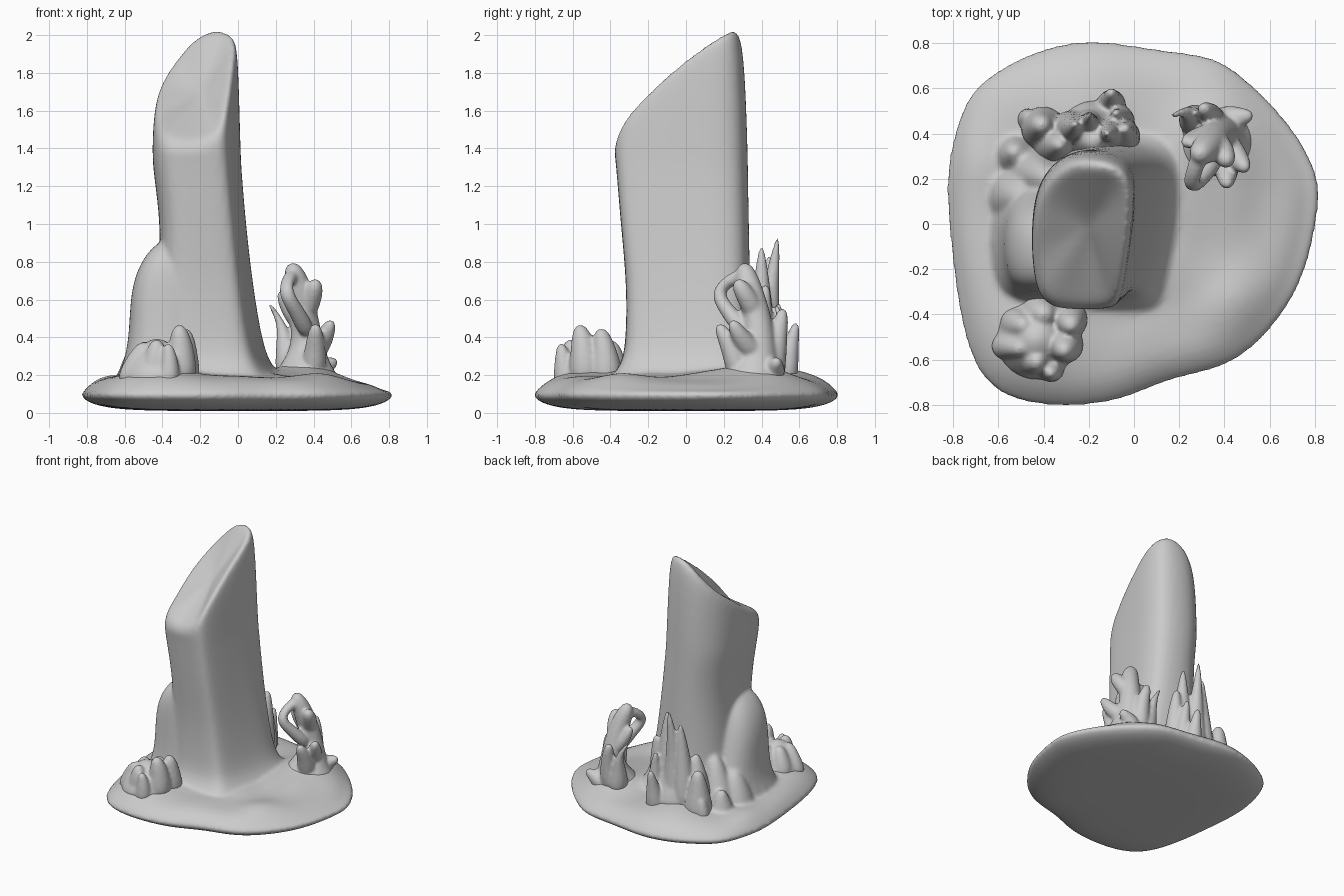
import bpy, bmesh, math
from mathutils import Vector


def finish(name, bm, voxel, soften):
    """Subdivide the rough lofts, fuse overlapping ones into one skin, soften the seams."""
    bmesh.ops.recalc_face_normals(bm, faces=bm.faces[:])
    me = bpy.data.meshes.new(name)
    bm.to_mesh(me)
    bm.free()
    ob = bpy.data.objects.new(name, me)
    bpy.context.collection.objects.link(ob)
    sub = ob.modifiers.new("Subdivide", 'SUBSURF')
    sub.levels = sub.render_levels = 2
    rm = ob.modifiers.new("Fuse", 'REMESH')
    rm.mode, rm.voxel_size, rm.use_smooth_shade = 'VOXEL', voxel, True
    sm = ob.modifiers.new("Soften", 'SMOOTH')
    sm.factor, sm.iterations = 0.5, soften
    return ob


def loft(bm, rings, start, end):
    """Skin a list of point rings and close both ends with fans."""
    vs = [[bm.verts.new(p) for p in r] for r in rings]
    n = len(vs[0])
    for a, b in zip(vs, vs[1:]):
        for i in range(n):
            bm.faces.new((a[i], a[(i + 1) % n], b[(i + 1) % n], b[i]))
    for ring, tip in ((vs[0], start), (vs[-1], end)):
        c = bm.verts.new(tip)
        for i in range(n):
            bm.faces.new((ring[i], ring[(i + 1) % n], c))


def branch(bm, *pts):
    """Tapered tube through (x, y, z, radius) points."""
    P = [Vector(p[:3]) for p in pts]
    rings = []
    for i, p in enumerate(P):
        d = (P[min(i + 1, len(P) - 1)] - P[max(i - 1, 0)]).normalized()
        u = d.cross(Vector((0.31, 0.95, 0.05))).normalized()
        v = d.cross(u)
        r = pts[i][3] * 1.1
        rings.append([p + r * (u * math.cos(a) + v * math.sin(a))
                      for a in [k * math.tau / 8 for k in range(8)]])
    d0, d1 = (P[0] - P[1]).normalized(), (P[-1] - P[-2]).normalized()
    loft(bm, rings, P[0] + d0 * .02, P[-1] + d1 * pts[-1][3])


def clump(name, branches, soften=4):
    bm = bmesh.new()
    for b in branches:
        branch(bm, *b)
    return finish(name, bm, 0.011, soften)


rock = bmesh.new()

# Base: irregular slab with thin rounded rim and low mounds
outline = [(.82, .1), (.8, .24), (.7, .42), (.55, .58), (.38, .73), (.2, .75), (0, .78),
           (-.2, .81), (-.4, .77), (-.55, .7), (-.69, .61), (-.76, .49), (-.81, .3),
           (-.825, .13), (-.79, -.2), (-.76, -.42), (-.69, -.66), (-.55, -.77), (-.35, -.8),
           (-.15, -.79), (0, -.75), (.17, -.67), (.42, -.63), (.6, -.47), (.75, -.25)]
profile = [(.4, .01), (.75, .015), (.92, .04), (.985, .065), (1.02, .09), (1.0, .115),
           (.95, .145), (.88, .17), (.8, .18), (.72, .183), (.64, .187), (.56, .19),
           (.48, .2), (.4, .21), (.3, .22)]
mounds = [(.36, .37, .1, .17), (.45, -.33, .05, .1), (.45, .1, .03, .08), (-.7, .25, .035, .12),
          (-.44, -.5, .07, .2), (-.25, .5, .06, .22), (.3, -.1, -.02, .13), (-.7, -.2, .02, .15),
          (0, -.55, .015, .12)]


def ground(x, y, z, top):
    if top:
        z -= .03 * max(0, (x - .45) / .35)
        z += sum(h * math.exp(-((x - a) ** 2 + (y - b) ** 2) / r ** 2) for a, b, h, r in mounds)
    return (x, y, z)


loft(rock, [[ground(x * s, y * s, z, k > 5) for x, y in outline]
            for k, (s, z) in enumerate(profile)], (0, 0, .01), (0, 0, .22))

# Pillar: tall faceted column, flared foot, slanted scooped top
section = [(0, .35), (.04, .1), (.2, 0), (.5, 0), (.78, .0), (.87, .08), (.96, .5), (1, .78),
           (.92, .95), (.6, 1), (.3, .98), (.05, .8), (0, .55)]
top_z = [1.54, 1.47, 1.43, 1.42, 1.47, 1.59, 1.84, 1.97, 2.03, 2.04, 1.91, 1.75, 1.64]
levels = [(.12, -.52, .32, -.46, .5), (.19, -.48, .25, -.4, .44), (.27, -.46, .17, -.33, .375),
          (.45, -.44, .125, -.315, .355), (.7, -.42, .085, -.315, .345),
          (1.0, -.41, .05, -.345, .34), (1.25, -.445, .03, -.365, .335), (1.36, -.455, .022, -.375, .335)]


def place(uv, x0, x1, y0, y1, z):
    return Vector((x0 + uv[0] * (x1 - x0), y0 + uv[1] * (y1 - y0), z))


rings = [[place(p, *lv[1:], lv[0]) for p in section] for lv in levels]
rings.append([place(p, -.45, .01, -.38, .315, z - .05) for p, z in zip(section, top_z)])
rim = [place(p, -.43, -.01, -.365, .27, z + .01) for p, z in zip(section, top_z)]
centre = Vector((-.2, -.01, 1.69))
rings += [rim] + [[p.lerp(centre, t) for p in rim] for t in (.18, .55)]
loft(rock, rings, (-.15, 0, .12), centre)

# Shoulder: rounded slab growing out of the left side of the pillar
sh = [(.12, -.68, -.42, .3), (.25, -.61, -.345, .25), (.4, -.58, -.325, .2), (.6, -.575, -.315, .14),
      (.74, -.545, -.31, .1), (.84, -.49, -.29, .06), (.91, -.42, -.24, 0)]
octagon = [(0, .25), (.15, .03), (.6, 0), (1, .1), (1, .7), (.8, 1), (.25, .97), (0, .72)]
loft(rock, [[place(p, x0, -.15, y0, y1, z) for p in octagon] for z, x0, y0, y1 in sh],
     (-.4, -.05, .12), (-.3, -.12, .94))

# Low rocks along the left foot of the pillar
for b in ([(-.5, .12, .1, .18), (-.51, .12, .26, .11), (-.49, .12, .38, .07)],
          [(-.52, .3, .1, .12), (-.52, .31, .25, .07), (-.53, .32, .32, .04)],
          [(-.45, .22, .1, .16), (-.43, .22, .3, .1), (-.38, .2, .5, .06)],
          [(-.55, -.08, .1, .12), (-.54, -.08, .28, .07)]):
    branch(rock, *b)
finish("rock_pillar_and_base", rock, .014, 7)

# Right coral: twisting branches with a loop
clump("branch_coral", [
    [(.36, .36, .17, .2), (.36, .37, .25, .13), (.37, .39, .36, .085), (.35, .38, .5, .075),
     (.33, .34, .64, .07), (.29, .31, .76, .055)],
    [(.34, .38, .5, .06), (.39, .33, .6, .055), (.41, .28, .68, .045)],
    [(.3, .33, .74, .04), (.26, .22, .7, .035), (.25, .16, .63, .04), (.31, .22, .54, .04), (.36, .3, .44, .05)],
    [(.38, .38, .3, .07), (.45, .3, .38, .055), (.49, .25, .47, .035)],
    [(.4, .28, .22, .07), (.41, .24, .35, .055), (.41, .18, .45, .035)],
    [(.28, .45, .2, .09), (.25, .47, .36, .05), (.23, .5, .48, .02), (.17, .48, .57, .012)],
    [(.33, .45, .2, .08), (.34, .48, .38, .055), (.31, .51, .53, .035)],
    [(.4, .46, .2, .07), (.46, .47, .25, .05), (.51, .48, .27, .03)],
    [(.34, .4, .45, .05), (.26, .38, .55, .04), (.23, .36, .63, .03)]])

# Front left coral: squat lump with a broken rim of blunt lobes
clump("front_coral", [
    [(-.43, -.51, .15, .2), (-.43, -.51, .23, .17), (-.43, -.51, .32, .12)],
    [(-.31, -.53, .18, .1), (-.3, -.54, .34, .07), (-.31, -.56, .44, .045)],
    [(-.29, -.42, .17, .1), (-.28, -.43, .33, .065), (-.28, -.45, .42, .045)],
    [(-.42, -.4, .18, .11), (-.4, -.4, .35, .06)],
    [(-.53, -.44, .17, .09), (-.49, -.45, .35, .05)],
    [(-.58, -.54, .16, .07), (-.55, -.54, .27, .05), (-.5, -.55, .35, .04)],
    [(-.45, -.6, .17, .08), (-.43, -.61, .36, .05)],
    [(-.37, -.64, .16, .07), (-.36, -.65, .28, .045), (-.37, -.66, .35, .03)]], 8)

# Back coral: upright ragged sheet of spikes, dropping toward the left
clump("back_coral", [
    [(-.18, .39, .17, .2), (-.18, .38, .4, .1), (-.18, .37, .66, .07)],
    [(-.2, .43, .2, .1), (-.2, .43, .5, .06), (-.2, .46, .75, .035), (-.19, .485, .92, .012)],
    [(-.12, .4, .2, .1), (-.11, .4, .5, .065), (-.11, .4, .72, .04), (-.12, .4, .87, .015)],
    [(-.28, .42, .2, .1), (-.27, .42, .5, .065), (-.26, .43, .72, .035), (-.26, .44, .82, .015)],
    [(-.05, .38, .2, .09), (-.04, .4, .45, .06), (-.04, .42, .66, .03)],
    [(-.1, .52, .18, .08), (-.1, .55, .34, .045), (-.1, .58, .46, .025)],
    [(-.07, .45, .2, .09), (-.06, .47, .4, .045), (-.08, .49, .57, .02)],
    [(-.4, .42, .17, .12), (-.41, .43, .36, .07), (-.41, .44, .48, .045)],
    [(-.34, .36, .17, .13), (-.34, .35, .4, .08), (-.33, .35, .56, .035)],
    [(-.47, .46, .16, .06), (-.46, .47, .3, .035)]])
